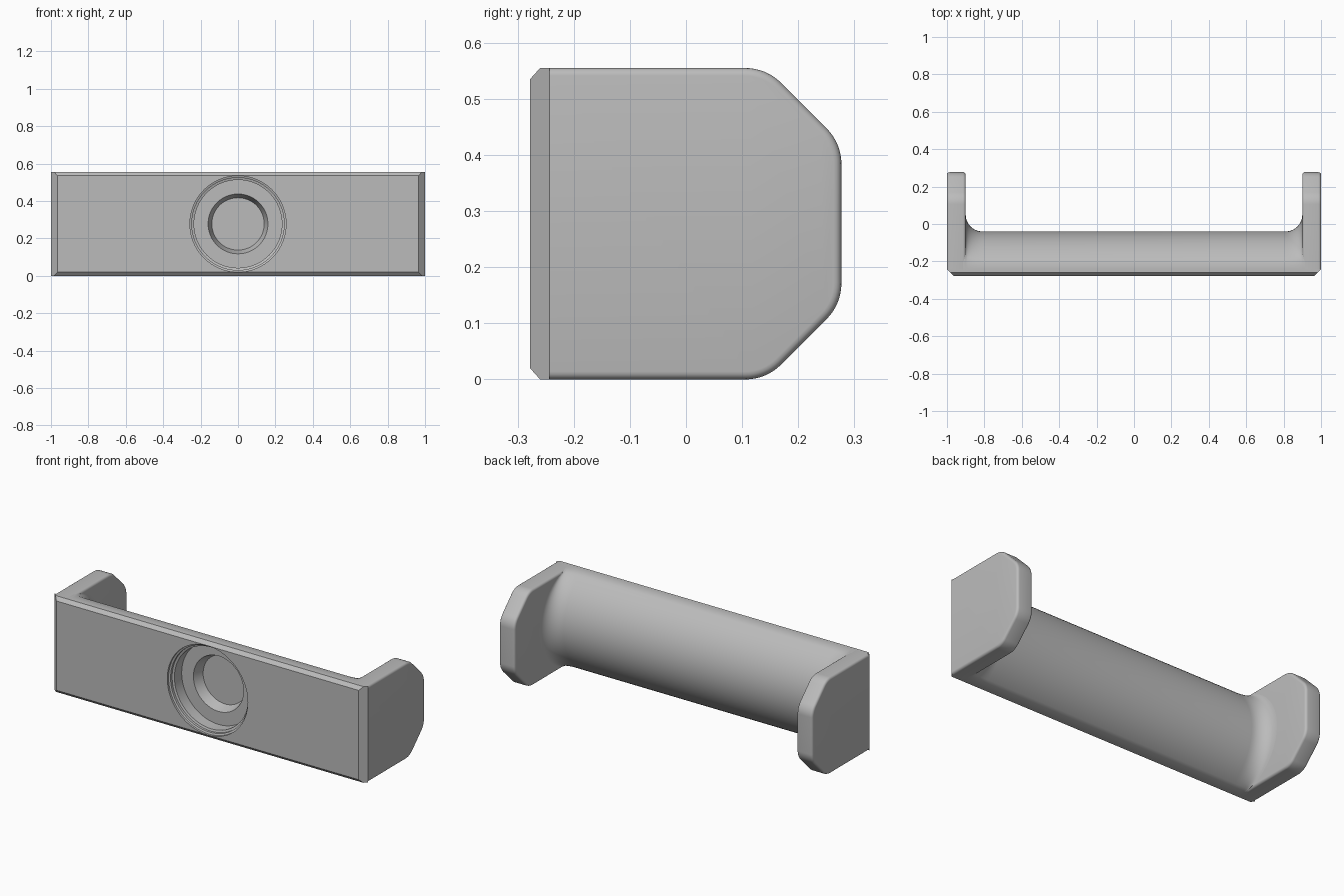
import bpy, bmesh, math
from mathutils import Vector

if "Cube" in bpy.data.objects:
    bpy.data.objects.remove(bpy.data.objects["Cube"], do_unlink=True)

HEIGHT = 0.555
MID = HEIGHT / 2
FRONT, SEAM, LEDGE, BACK = -0.278, -0.243, -0.2, 0.277

grey = bpy.data.materials.new("plain grey")
grey.use_nodes = True
grey.diffuse_color = (0.5, 0.5, 0.5, 1)
grey.node_tree.nodes["Principled BSDF"].inputs["Base Color"].default_value = (0.5, 0.5, 0.5, 1)


def finish(bm, name):
    bmesh.ops.recalc_face_normals(bm, faces=bm.faces)
    mesh = bpy.data.meshes.new(name)
    bm.to_mesh(mesh)
    bm.free()
    mesh.materials.append(grey)
    obj = bpy.data.objects.new(name, mesh)
    bpy.context.collection.objects.link(obj)
    return obj


def loft(name, rings):
    """Skin closed rings of equal point count and cap both ends."""
    bm = bmesh.new()
    rows = [[bm.verts.new(p) for p in ring] for ring in rings]
    n = len(rows[0])
    for a, b in zip(rows, rows[1:]):
        for i in range(n):
            j = (i + 1) % n
            bm.faces.new((a[i], a[j], b[j], b[i]))
    bm.faces.new(rows[0])
    bm.faces.new(rows[-1])
    return finish(bm, name)


def rounded(points, radius, steps=8):
    """Round the corners of a 2D path; the first and last points stay sharp."""
    out = [points[0]]
    for p, q, r in zip(points, points[1:], points[2:]):
        q = Vector(q)
        u, v = (Vector(p) - q).normalized(), (Vector(r) - q).normalized()
        half = u.angle(v) / 2
        centre = q + (u + v).normalized() * radius / math.sin(half)
        a = q + u * radius / math.tan(half) - centre
        b = q + v * radius / math.tan(half) - centre
        for i in range(steps + 1):
            out.append(tuple(centre + a.slerp(b, i / steps) * radius
                             if a.length == 0 else
                             centre + a.lerp(b, i / steps).normalized() * radius))
    return out + [points[-1]]


# End plates: clipped-corner outline with softened rims
outline = rounded([(SEAM, 0), (0.143, 0), (BACK, 0.134),
                   (BACK, HEIGHT - 0.134), (0.143, HEIGHT), (SEAM, HEIGHT)], 0.09)


def end_plate(name, side):
    bm = bmesh.new()
    a = [bm.verts.new((side * 0.9, y, z)) for y, z in outline]
    b = [bm.verts.new((side * 1.0, y, z)) for y, z in outline]
    bm.faces.new(a)
    bm.faces.new(b)
    for i in range(len(a)):
        j = (i + 1) % len(a)
        bm.faces.new((a[i], a[j], b[j], b[i]))
    bmesh.ops.recalc_face_normals(bm, faces=bm.faces)
    rim = [e for e in bm.edges
           if abs(e.verts[0].co.x - e.verts[1].co.x) < 1e-5
           and max(v.co.y for v in e.verts) > SEAM + 0.001]
    bmesh.ops.bevel(bm, geom=rim, offset=0.014, segments=4, profile=0.5, affect='EDGES')
    return finish(bm, name)


plates = [end_plate("left_end_plate", 1), end_plate("right_end_plate", -1)]

# Front face plate with chamfered border
front_plate = loft("front_plate", [
    [(-x, y, z), (x, y, z), (x, y, HEIGHT - z), (-x, y, HEIGHT - z)]
    for x, y, z in ((0.965, FRONT, 0.02), (0.983, FRONT + 0.018, 0), (1, SEAM, 0))])


# Crossbar: bulged back that flares into the end plates
def bar_section(x):
    flare = min(max(abs(x) - 0.81, 0), 0.09)
    bulge = 0.16 + 0.09 - math.sqrt(0.09 ** 2 - flare ** 2 + 1e-9)
    radius = (MID ** 2 + bulge ** 2) / (2 * bulge)
    sweep = math.asin(MID / radius)
    centre = LEDGE + bulge - radius
    ring = [(x, SEAM, HEIGHT), (x, SEAM, 0)]
    for i in range(33):
        t = -sweep + 2 * sweep * i / 32
        ring.append((x, centre + radius * math.cos(t), MID + radius * math.sin(t)))
    return ring


half = [0.81 + 0.09 * math.sin(math.pi / 2 * i / 10) for i in range(11)] + [0.92]
stations = [-x for x in reversed(half)] + half
crossbar = loft("crossbar", [bar_section(x) for x in stations])

# Stepped round recess cut into the front
steps = ((0.257, -0.05), (0.257, 0.012), (0.247, 0.016), (0.247, 0.03),
         (0.235, 0.034), (0.235, 0.1), (0.16, 0.1), (0.14, 0.16))
cutter = loft("recess_cutter", [
    [(r * math.cos(math.tau * i / 64), FRONT + d, MID + r * math.sin(math.tau * i / 64))
     for i in range(64)] for r, d in steps])
cutter.hide_render = True
for obj in (front_plate, crossbar):
    mod = obj.modifiers.new("recess", 'BOOLEAN')
    mod.operation = 'DIFFERENCE'
    mod.solver = 'EXACT'
    mod.object = cutter
    bpy.context.view_layer.objects.active = obj
    bpy.ops.object.modifier_apply(modifier=mod.name)
bpy.data.objects.remove(cutter, do_unlink=True)

# Smooth curved surfaces, keep hard edges
bpy.ops.object.select_all(action='DESELECT')
for obj in plates + [front_plate, crossbar]:
    obj.select_set(True)
bpy.context.view_layer.objects.active = crossbar
bpy.ops.object.shade_smooth_by_angle(angle=math.radians(33))
